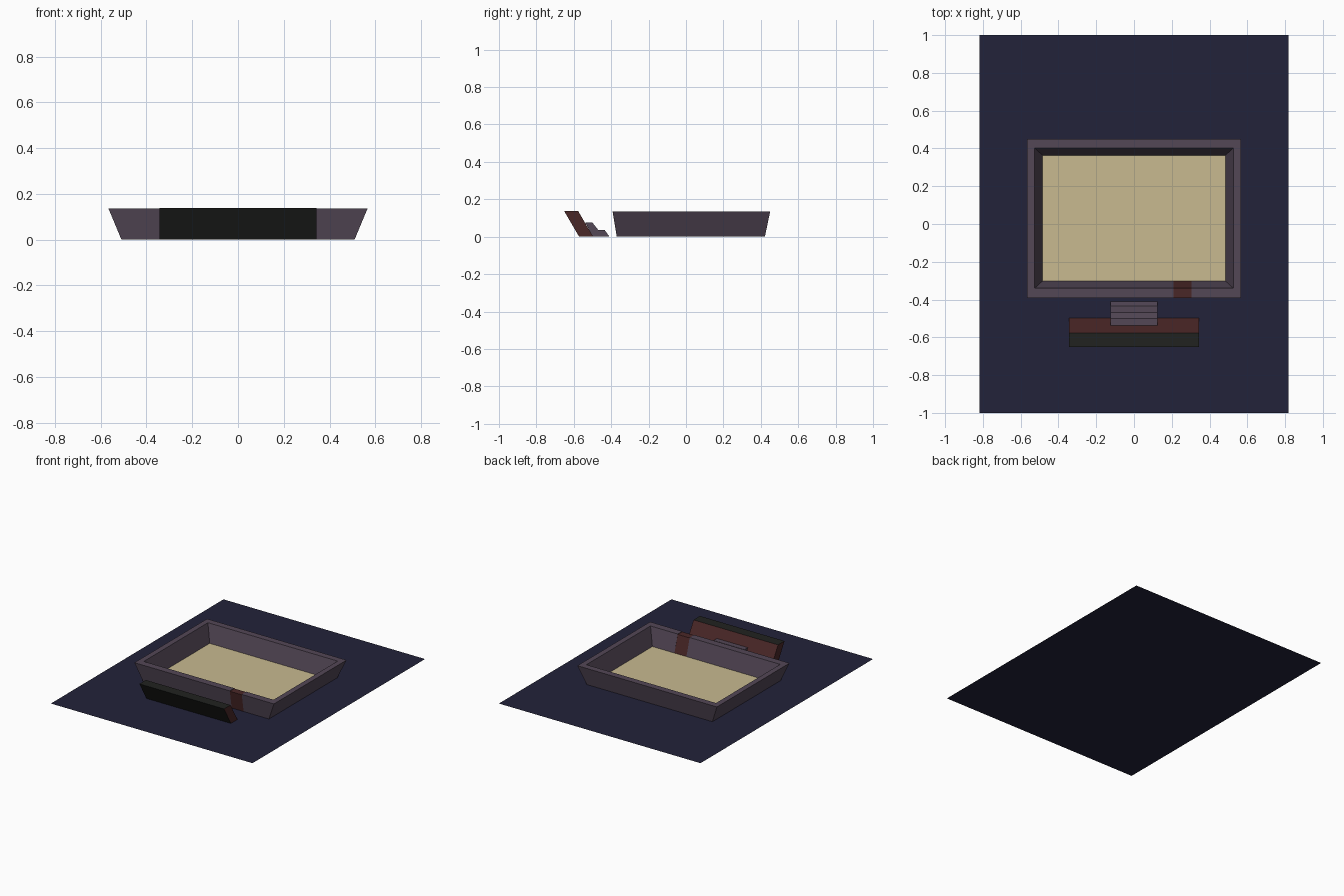
import bpy, bmesh

if "Cube" in bpy.data.objects:
    bpy.data.objects.remove(bpy.data.objects["Cube"])


def material(name, r, g, b):
    lin = [((c / 255 + 0.055) / 1.055) ** 2.4 for c in (r, g, b)]
    m = bpy.data.materials.new(name)
    m.diffuse_color = (*lin, 1)
    m.use_nodes = True
    m.node_tree.nodes["Principled BSDF"].inputs["Base Color"].default_value = m.diffuse_color
    return m


NAVY = material("navy ground", 34, 34, 58)
STONE = material("purple grey stone", 83, 71, 86)
SAND = material("sand", 200, 186, 144)
WOOD = material("red brown wood", 74, 39, 39)
BLACK = material("black", 33, 34, 32)
Z0 = 0.001  # bottoms sit just above the ground sheet


def loft(name, sections, mats):
    """Join matching closed cross-sections and cap both ends."""
    bm = bmesh.new()
    rings = [[bm.verts.new(p) for p in s] for s in sections]
    n = len(rings[0])
    for a, b in zip(rings, rings[1:]):
        for i in range(n):
            j = (i + 1) % n
            bm.faces.new((a[i], a[j], b[j], b[i]))
    bm.faces.new(rings[0])
    bm.faces.new(rings[-1])
    bmesh.ops.recalc_face_normals(bm, faces=bm.faces)
    me = bpy.data.meshes.new(name)
    bm.to_mesh(me)
    bm.free()
    for m in mats:
        me.materials.append(m)
    ob = bpy.data.objects.new(name, me)
    bpy.context.collection.objects.link(ob)
    return ob


def sheet(name, x, y0, y1, z, mat):
    me = bpy.data.meshes.new(name)
    me.from_pydata([(-x, y0, z), (x, y0, z), (x, y1, z), (-x, y1, z)], [], [(0, 1, 2, 3)])
    me.materials.append(mat)
    bpy.context.collection.objects.link(bpy.data.objects.new(name, me))


# Ground and arena floor
sheet("ground", 0.818, -1, 1, 0, NAVY)
sheet("sand_floor", 0.484, -0.302, 0.363, 0.01, SAND)

# Arena wall: (half width, front y, back y, z) for each profile corner
PROFILE = [(0.51, -0.37, 0.422, Z0), (0.566, -0.392, 0.45, 0.135),
           (0.526, -0.34, 0.403, 0.135), (0.484, -0.302, 0.363, 0.01)]


def corner(sx, back):
    return [(sx * x, yb if back else yf, z) for x, yf, yb, z in PROFILE]


def front_cut(x, drop=0.0):
    return [(x, yf, z - (drop if z > 0.1 else 0)) for _, yf, _, z in PROFILE]


G0, G1 = 0.208, 0.305  # gate opening in the front wall
loft("arena_wall", [front_cut(G1), corner(1, 0), corner(1, 1),
                    corner(-1, 1), corner(-1, 0), front_cut(G0)], [STONE])

# Wooden gate filling the opening
loft("gate", [front_cut(G0, 0.003), front_cut(G1, 0.003)], [WOOD])

# Leaning stand: wood back and ends, black front and top
lean = [(-0.572, Z0), (-0.652, 0.138), (-0.577, 0.138), (-0.497, Z0)]
stand = loft("leaning_stand", [[(x, y, z) for y, z in lean] for x in (-0.343, 0.343)],
             [WOOD, BLACK])
for p in stand.data.polygons:
    if p.normal.y < -0.5 or p.normal.z > 0.9:
        p.material_index = 1

# Two sloping steps up to the stand
step = [(-0.498, Z0), (-0.41, Z0), (-0.434, 0.035), (-0.468, 0.035),
        (-0.5, 0.075), (-0.538, 0.075)]
loft("steps", [[(x, y, z) for y, z in step] for x in (-0.125, 0.125)], [STONE])
